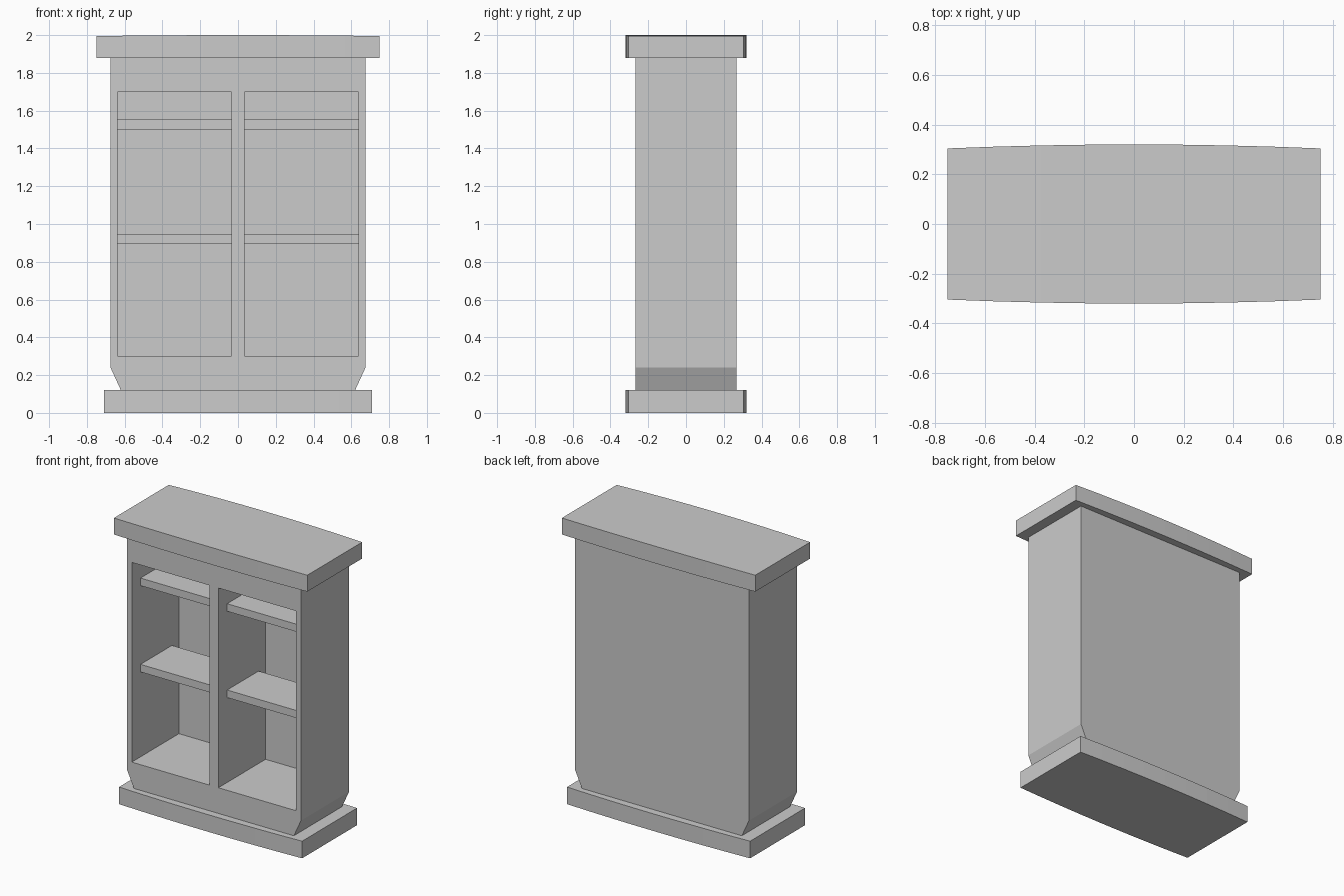
import bpy, bmesh

if "Cube" in bpy.data.objects:
    bpy.data.objects.remove(bpy.data.objects["Cube"])


def mesh_object(name, bm):
    bmesh.ops.recalc_face_normals(bm, faces=bm.faces[:])
    mesh = bpy.data.meshes.new(name)
    bm.to_mesh(mesh)
    bm.free()
    obj = bpy.data.objects.new(name, mesh)
    bpy.context.collection.objects.link(obj)
    return obj


def box(name, x, y, z):
    bm = bmesh.new()
    bmesh.ops.create_cube(bm, size=1)
    for v in bm.verts:
        v.co = [(lo + hi) / 2 + c * (hi - lo) for c, (lo, hi) in zip(v.co, (x, y, z))]
    return mesh_object(name, bm)


def bowed_slab(name, half_width, z0, z1, crown=0.0, segments=8):
    """Slab whose front and back bulge gently towards the middle."""
    bm = bmesh.new()
    rings = []
    for i in range(segments + 1):
        t = 2 * i / segments - 1
        x, y, top = half_width * t, 0.32 - 0.016 * t * t, z1 - crown * t * t
        rings.append([bm.verts.new(p) for p in
                      ((x, -y, z0), (x, y, z0), (x, y, top), (x, -y, top))])
    for a, b in zip(rings, rings[1:]):
        for k in range(4):
            j = (k + 1) % 4
            bm.faces.new((a[k], a[j], b[j], b[k]))
    bm.faces.new(rings[0])
    bm.faces.new(rings[-1])
    return mesh_object(name, bm)


# Plinth and top slab
bowed_slab("plinth", 0.71, 0.0, 0.12)
bowed_slab("top_slab", 0.75, 1.88, 2.0, crown=0.005)

# Cabinet body: front profile with a tapered foot, extruded to the back
right = [(0.62, 0.12), (0.675, 0.24), (0.675, 1.88)]
profile = right + [(-x, z) for x, z in reversed(right)]
bm = bmesh.new()
front = bm.faces.new([bm.verts.new((x, -0.267, z)) for x, z in profile])
ext = bmesh.ops.extrude_face_region(bm, geom=[front], use_keep_orig=True)
for v in ext["geom"]:
    if isinstance(v, bmesh.types.BMVert):
        v.co.y = 0.267
body = mesh_object("cabinet_body", bm)

# Two open bays with two shelves each
for side, label in ((-1, "left"), (1, "right")):
    xs = sorted((side * 0.035, side * 0.637))
    cutter = box(label + "_bay_cutter", xs, (-0.4, 0.255), (0.30, 1.70))
    cutter.hide_render = True
    cutter.hide_viewport = True
    cut = body.modifiers.new(label + "_bay", "BOOLEAN")
    cut.operation = "DIFFERENCE"
    cut.solver = "EXACT"
    cut.object = cutter
    for level, z in (("lower", 0.895), ("upper", 1.50)):
        box(f"{label}_{level}_shelf", xs, (-0.17, 0.178), (z, z + 0.053))
